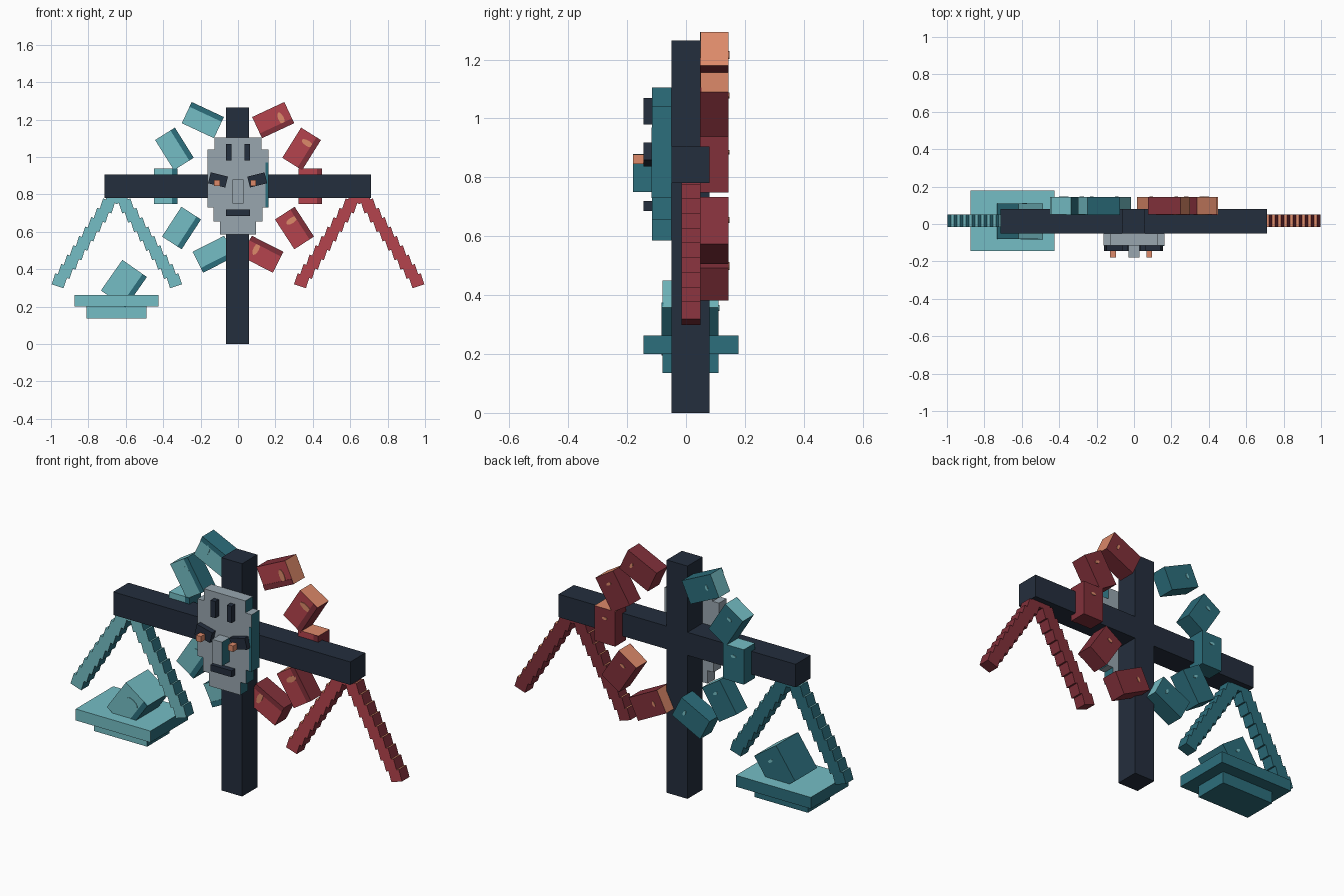
import bpy, bmesh, math
from mathutils import Matrix, Vector

cube = bpy.data.objects.get("Cube")
if cube:
    bpy.data.objects.remove(cube, do_unlink=True)


def material(name, hex_code):
    srgb = [int(hex_code[i:i + 2], 16) / 255 for i in (0, 2, 4)]
    rgb = [c / 12.92 if c < 0.04045 else ((c + 0.055) / 1.055) ** 2.4 for c in srgb]
    mat = bpy.data.materials.new(name)
    mat.use_nodes = True
    mat.diffuse_color = (*rgb, 1)
    mat.node_tree.nodes["Principled BSDF"].inputs["Base Color"].default_value = (*rgb, 1)
    return mat


NAVY = material("navy", "242e3d")
PALE_TEAL = material("pale teal", "75bec5")
DEEP_TEAL = material("deep teal", "2c6e7c")
RED = material("red", "b5444d")
DARK_RED = material("dark red", "81303a")
ORANGE = material("orange", "dd8a6a")
GREY = material("grey", "98a6af")

# Each scheme: front, top, left side (+x), remaining faces
PLAIN = (NAVY,) * 4
TEAL_SET = (PALE_TEAL, PALE_TEAL, DEEP_TEAL, DEEP_TEAL)
RED_SET = (RED, ORANGE, DARK_RED, DARK_RED)
STONE = (GREY, GREY, DEEP_TEAL, GREY)
EYE = (ORANGE,) * 4


def frame(x, y, z, tilt=0):
    return Matrix.Translation((x, y, z)) @ Matrix.Rotation(math.radians(tilt), 4, 'Y')


def finish(name, bm, place, mats):
    mesh = bpy.data.meshes.new(name)
    bm.to_mesh(mesh)
    bm.free()
    for m in mats:
        mesh.materials.append(m)
    obj = bpy.data.objects.new(name, mesh)
    obj.matrix_world = place
    bpy.context.collection.objects.link(obj)


def block(name, place, size, scheme):
    """Box coloured by the local direction of each face."""
    bm = bmesh.new()
    bmesh.ops.create_cube(bm, size=1, matrix=Matrix.Diagonal((*size, 1)))
    bm.normal_update()
    for f in bm.faces:
        n = f.normal
        f.material_index = 0 if n.y < -0.5 else 1 if n.z > 0.5 else 2 if n.x > 0.5 else 3
    finish(name, bm, place, scheme)


def span(name, x0, x1, y0, y1, z0, z1, scheme):
    block(name, frame((x0 + x1) / 2, (y0 + y1) / 2, (z0 + z1) / 2),
          (x1 - x0, y1 - y0, z1 - z0), scheme)


def spot(name, place, width, height, mat):
    """Thin oval plate facing front and back."""
    bm = bmesh.new()
    shape = Matrix.Diagonal((width, 0.006, height, 1)) @ Matrix.Rotation(math.pi / 2, 4, 'X')
    bmesh.ops.create_cone(bm, cap_ends=True, segments=12, radius1=0.5, radius2=0.5,
                          depth=1, matrix=shape)
    finish(name, bm, place, [mat])


def marked_block(name, place, size, scheme):
    """Block with a dark edge strip and oval marks."""
    w, d, h = size
    block(name, place, size, scheme)
    strip = Matrix.Translation((w / 2 - 0.014, -d / 2, 0))
    block(name + "_strip", place @ strip, (0.028, 0.006, h), (scheme[2],) * 4)
    spot(name + "_mark", place @ Matrix.Translation((0.01, -d / 2, 0.042)),
         0.07, 0.03, scheme[1])
    spot(name + "_back_mark", place @ Matrix.Translation((0, d / 2, 0.042)),
         0.03, 0.015, scheme[1])


# Cross
span("post", -0.065, 0.06, -0.05, 0.08, 0, 1.265, PLAIN)
span("beam_right", -0.715, -0.065, -0.05, 0.08, 0.78, 0.905, PLAIN)
span("beam_left", 0.06, 0.71, -0.05, 0.08, 0.78, 0.905, PLAIN)

# Ring of blocks behind the cross: x, z, direction of the block's top
ring = [(0.188, 1.197, 25), (0.34, 1.043, 58), (0.387, 0.843, 90),
        (0.302, 0.62, 123), (0.13, 0.48, 153)]
for i, (x, z, angle) in enumerate(ring):
    size = (0.125, 0.095, 0.19)
    marked_block(f"red_ring_block_{i}", frame(x, 0.0975, z, 90 - angle), size, RED_SET)
    marked_block(f"teal_ring_block_{i}", frame(-x, 0.0975, z, angle - 90), size, TEAL_SET)

# Stepped hanging legs under each beam end
for side, scheme, tag in ((1, RED_SET, "red"), (-1, TEAL_SET, "teal")):
    for lean in (1, -1):
        for i in range(10):
            x = side * 0.648 + lean * (0.307 - 0.032 * i)
            block(f"{tag}_hanger_step", frame(x, 0.0175, 0.338 + 0.05 * i, -18 * lean),
                  (0.067, 0.065, 0.062), scheme)

# Scale pan with its load
span("pan_base", -0.81, -0.49, -0.08, 0.11, 0.135, 0.2, TEAL_SET)
span("pan_plate", -0.875, -0.425, -0.145, 0.178, 0.2, 0.262, TEAL_SET)
marked_block("pan_load", frame(-0.61, 0.015, 0.322, 35), (0.16, 0.19, 0.2), TEAL_SET)

# Mask in stepped rows: half width, bottom, top
for i, (half, z0, z1) in enumerate([(0.125, 1.04, 1.105), (0.163, 0.73, 1.04),
                                    (0.13, 0.655, 0.73), (0.095, 0.585, 0.655)]):
    span(f"mask_row_{i}", -half, half, -0.115, -0.05, z0, z1, STONE)
span("mask_edge_strip", 0.148, 0.163, -0.118, -0.113, 0.73, 0.97, (DEEP_TEAL,) * 4)

# Face details
for s in (-1, 1):
    x = 0.049 * s
    span("forehead_slit", x - 0.014, x + 0.014, -0.145, -0.115, 0.98, 1.07, PLAIN)
    block("brow", frame(-0.002 + 0.105 * s, -0.13, 0.877, -14 * s), (0.095, 0.03, 0.06), PLAIN)
    x = -0.015 + 0.097 * s
    span("eye", x - 0.015, x + 0.015, -0.18, -0.13, 0.845, 0.877, EYE)
span("nose", -0.03, 0.03, -0.18, -0.115, 0.75, 0.88, STONE)
span("mouth", -0.063, 0.063, -0.145, -0.115, 0.685, 0.72, PLAIN)
